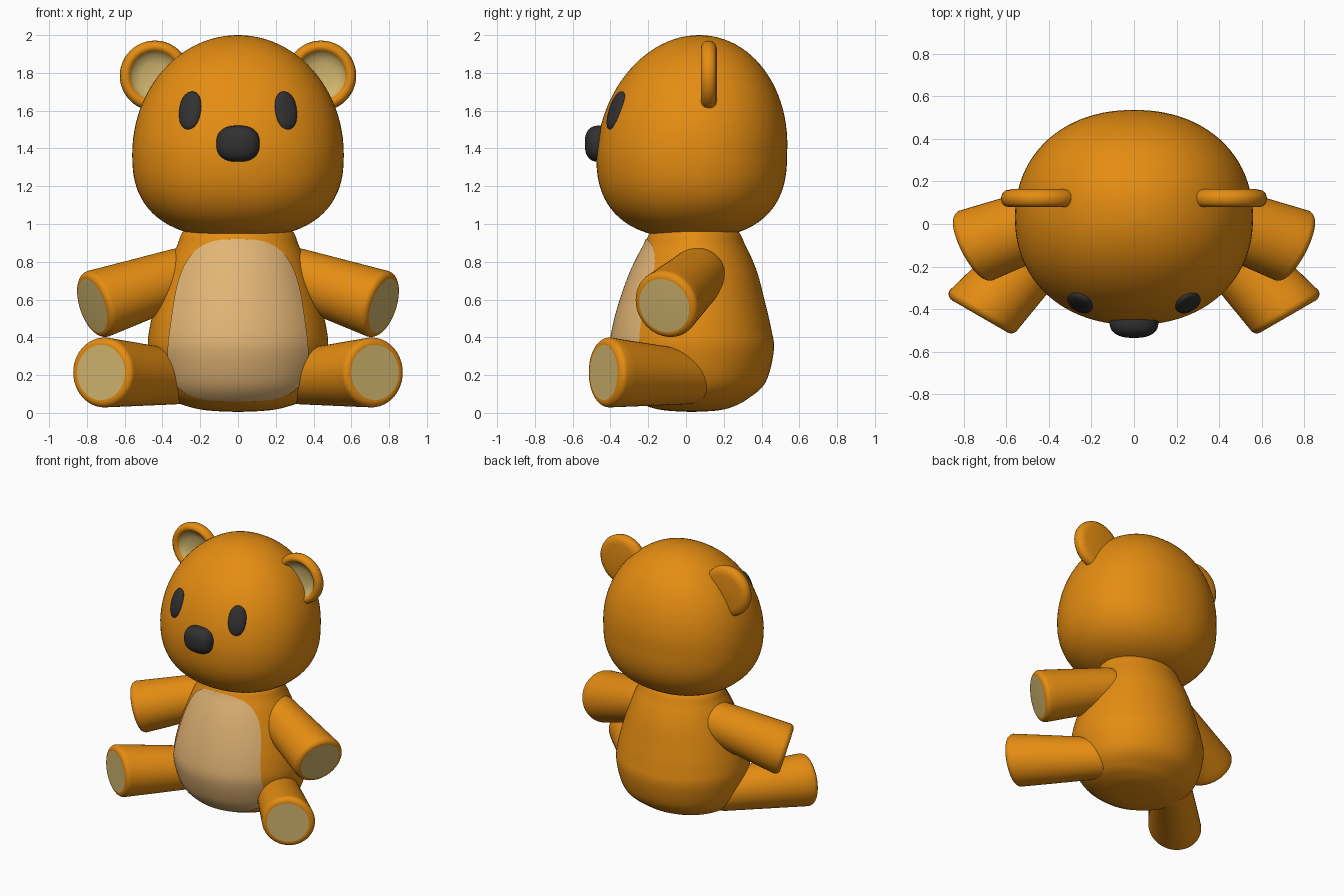
import bpy, bmesh, math
from mathutils import Vector, Matrix

if "Cube" in bpy.data.objects:
    bpy.data.objects.remove(bpy.data.objects["Cube"])


def material(name, rgb):
    m = bpy.data.materials.new(name)
    m.diffuse_color = (*rgb, 1)
    m.use_nodes = True
    m.node_tree.nodes["Principled BSDF"].inputs["Base Color"].default_value = m.diffuse_color
    return m


FUR = material("orange fur", (0.78, 0.265, 0.006))
BELLY = material("light tan belly", (0.76, 0.46, 0.18))
PAD = material("beige pads", (0.64, 0.47, 0.16))
BLACK = material("soft black", (0.03, 0.03, 0.03))


def finish(name, bm, mats, mirror=False):
    bmesh.ops.remove_doubles(bm, verts=bm.verts, dist=1e-5)
    bmesh.ops.recalc_face_normals(bm, faces=bm.faces)
    for f in bm.faces:
        f.smooth = True
    me = bpy.data.meshes.new(name)
    bm.to_mesh(me)
    bm.free()
    for m in mats:
        me.materials.append(m)
    ob = bpy.data.objects.new(name, me)
    bpy.context.collection.objects.link(ob)
    if mirror:
        ob.modifiers.new("Mirror", 'MIRROR').use_mirror_merge = False
    bpy.context.view_layer.objects.active = ob
    ob.select_set(True)
    bpy.ops.object.shade_smooth_by_angle(angle=math.radians(50))
    ob.select_set(False)
    return ob


def skin(name, rings, mats, pad_from=10**6, closed=True, mirror=False):
    """Join rings of points; rings from pad_from onward use the second material."""
    bm = bmesh.new()
    grid = [[bm.verts.new(p) for p in r] for r in rings]
    n = len(rings[0])
    for i in range(len(rings) - 1):
        for j in range(n if closed else n - 1):
            k = (j + 1) % n
            f = bm.faces.new((grid[i][j], grid[i][k], grid[i + 1][k], grid[i + 1][j]))
            f.material_index = int(i >= pad_from)
    return finish(name, bm, mats, mirror)


def oval(z, rx, yf, yb, p=2.0, n=96):
    out = []
    for i in range(n):
        a = 2 * math.pi * i / n
        c, s = math.cos(a), math.sin(a)
        k = (abs(c) ** p + abs(s) ** p) ** (-1 / p)
        out.append((rx * c * k, (yf + yb) / 2 + (yb - yf) / 2 * s * k, z))
    return out


# Head: egg with a flatter lower half
def head_section(a):
    s, c = math.sin(a), math.cos(a)
    if a >= 0:
        z, f = 1.37 + 0.63 * s, c
    else:
        k = (abs(s) ** 2.5 + c ** 2.5) ** (-1 / 2.5)
        z, f = 1.37 + 0.445 * s * k, c * k
    yc = 0.03 + 0.04 * max(0, s)
    return z, 0.56 * f, yc - 0.505 * f, yc + 0.505 * f


N = 48
skin("head", [oval(*head_section(math.pi * (i / N - 0.5)), p=2.15) for i in range(N + 1)], [FUR])

# Body: smooth pear from a few sections (z, half width, front y, back y)
SECTIONS = [(0.005, 0, 0.03, 0.03), (0.012, 0.15, -0.10, 0.16), (0.03, 0.25, -0.19, 0.24),
            (0.07, 0.35, -0.27, 0.32), (0.16, 0.43, -0.345, 0.42), (0.33, 0.475, -0.395, 0.465),
            (0.45, 0.468, -0.385, 0.45), (0.60, 0.43, -0.345, 0.415), (0.75, 0.378, -0.29, 0.375),
            (0.88, 0.325, -0.225, 0.318), (0.98, 0.26, -0.16, 0.25), (1.02, 0, 0.04, 0.04)]


def body_section(t):
    i = min(int(t), len(SECTIONS) - 2)
    u = t - i
    p = [SECTIONS[max(0, min(len(SECTIONS) - 1, i + k))] for k in (-1, 0, 1, 2)]
    return [0.5 * (2 * b + (c - a) * u + (2 * a - 5 * b + 4 * c - d) * u * u
                   + (3 * b - a - 3 * c + d) * u ** 3) for a, b, c, d in zip(*p)]


T = [body_section(i / 6) for i in range(6 * (len(SECTIONS) - 1) + 1)]
skin("body", [oval(*s) for s in T], [FUR])


# Belly patch: thin sheet that follows the front of the body
def body_at(z):
    for a, b in zip(T, T[1:]):
        if a[0] <= z <= b[0]:
            u = (z - a[0]) / (b[0] - a[0])
            return [p + (q - p) * u for p, q in zip(a, b)]


rows = []
for i in range(49):
    u = math.sin(math.pi * (i / 48 - 0.5))
    z = 0.49 + 0.43 * u
    half = (0.355 - 0.06 * u) * max(0, 1 - abs(u) ** 3.5) ** (1 / 3)
    _, rx, yf, yb = body_at(z)
    row = []
    for j in range(41):
        x = half * (j / 20 - 1)
        y = (yf + yb) / 2 - ((yb - yf) / 2 + 0.006) * math.sqrt(max(0, 1 - (x / (rx + 0.006)) ** 2))
        row.append((x, y, z))
    rows.append(row)
skin("belly_patch", rows, [BELLY], closed=False)


# Limbs: tapered tubes with a round root, soft rim and flat pad
def circle(c, n, r, seg=48):
    u = n.cross(Vector((0, 0, 1))).normalized()
    v = u.cross(n).normalized()
    return [c + r * (u * math.cos(2 * math.pi * i / seg) + v * math.sin(2 * math.pi * i / seg))
            for i in range(seg)]


def limb(name, a, b, normal, r0, r1, pad, c=0.035):
    a, b, n = Vector(a), Vector(b), Vector(normal).normalized()
    d = (b - a).normalized()
    q = [math.pi / 2 * i / 8 for i in range(9)]
    rings = [circle(a - d * r0 * math.cos(t), d, r0 * math.sin(t)) for t in q]
    end = b - n * c
    for i in range(1, 10):
        t = i / 10
        rings.append(circle(a.lerp(end, t), d.lerp(n, t).normalized(), r0 + (r1 - r0) * t))
    rings += [circle(end + n * c * math.sin(t), n, r1 - c + c * math.cos(t)) for t in q]
    rings += [circle(b, n, pad), circle(b, n, 0)]
    skin(name, rings, [FUR, PAD], pad_from=len(rings) - 2, mirror=True)


limb("arms", (0.30, 0.06, 0.725), (0.77, -0.115, 0.568), (0.85, -0.44, -0.28), 0.15, 0.182, 0.147)
limb("legs", (0.33, 0.0, 0.19), (0.725, -0.435, 0.214), (0.5, -0.865, 0), 0.145, 0.185, 0.146)

# Ears: turned discs with a dished front (radius, y)
PROFILE = [(0, 0.165), (0.13, 0.165), (0.165, 0.158), (0.181, 0.142), (0.186, 0.122),
           (0.181, 0.098), (0.167, 0.084), (0.152, 0.08), (0.138, 0.085), (0.128, 0.098),
           (0.11, 0.118), (0.07, 0.131), (0, 0.135)]
skin("ears", [circle(Vector((0.44, y, 1.785)), Vector((0, 1, 0)), r) for r, y in PROFILE],
     [FUR, PAD], pad_from=9, mirror=True)


# Eyes and nose: squashed balls
def ball(name, centre, size, facing, p, mirror=False, roll=0.0):
    bm = bmesh.new()
    bmesh.ops.create_uvsphere(bm, u_segments=32, v_segments=20, radius=1)
    z = Vector(facing).normalized()
    x = Vector((0, 0, 1)).cross(z).normalized()
    rot = Matrix((x, z.cross(x), z)).transposed() @ Matrix.Rotation(roll, 3, 'Z')
    for v in bm.verts:
        v.co /= sum(abs(k) ** p for k in v.co) ** (1 / p)
        v.co = Vector(centre) + rot @ Vector([k * s for k, s in zip(v.co, size)])
    finish(name, bm, [BLACK], mirror)


ball("eyes", (0.253, -0.37, 1.6), (0.063, 0.106, 0.028), (0.807, -1.61, 0.58), 2.2, True, -0.06)
ball("nose", (0, -0.46, 1.425), (0.115, 0.096, 0.076), (0, -1, 0), 2.5)
